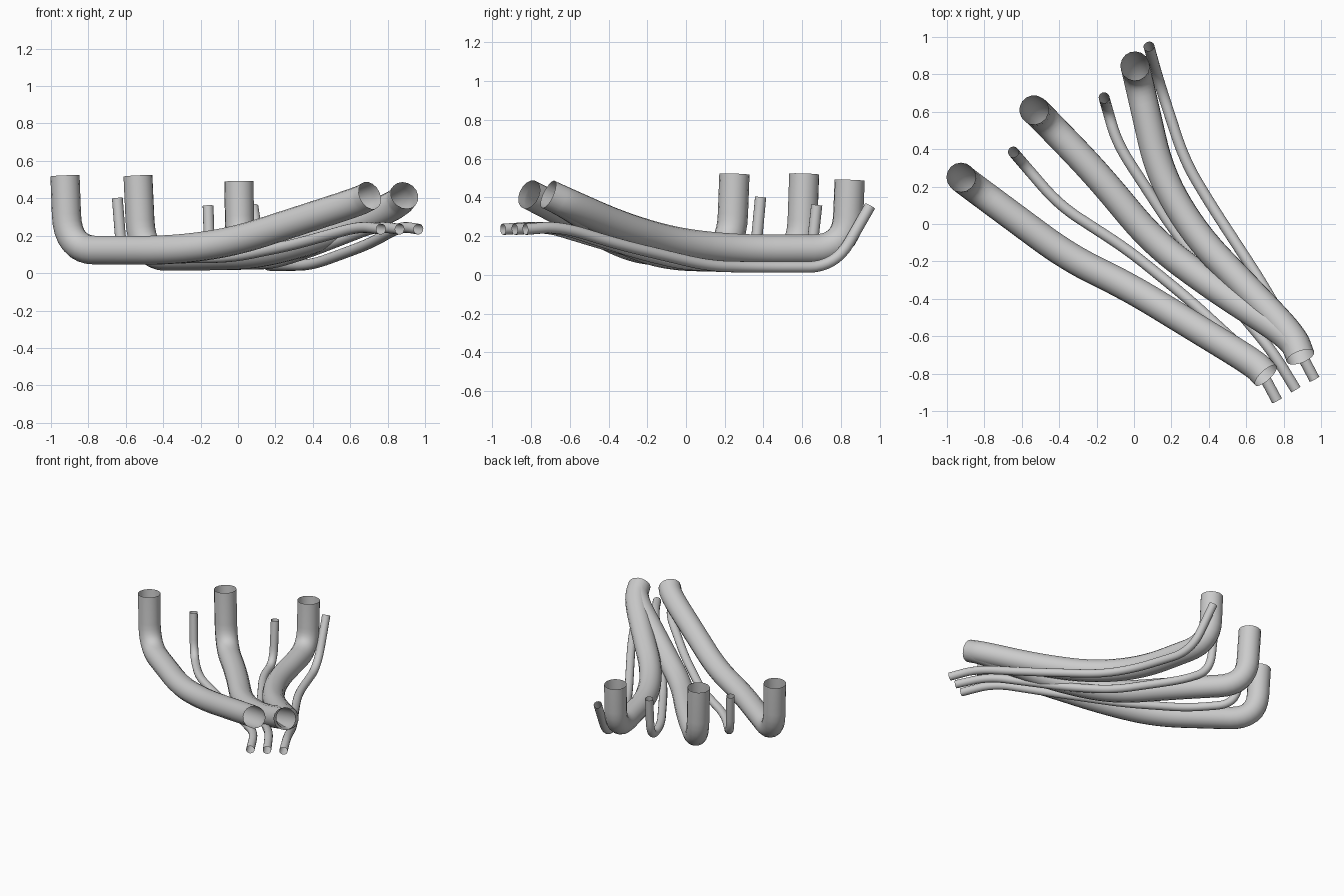
import bpy
from mathutils import Vector

cube = bpy.data.objects.get("Cube")
if cube:
    bpy.data.objects.remove(cube)

steel = bpy.data.materials.new("light_grey_metal")
steel.use_nodes = True
GREY = (0.6, 0.6, 0.6, 1)
steel.diffuse_color = GREY
steel.node_tree.nodes["Principled BSDF"].inputs["Base Color"].default_value = GREY


def rounded(points, bend, steps=8):
    """Round every inner corner of a path with a quadratic arc."""
    pts = [Vector(p) for p in points]
    path = [pts[0]]
    for a, b, c in zip(pts, pts[1:], pts[2:]):
        p = b + (a - b).normalized() * min(bend, (a - b).length * 0.48)
        q = b + (c - b).normalized() * min(bend, (c - b).length * 0.48)
        for i in range(steps + 1):
            t = i / steps
            path.append(p * (1 - t) ** 2 + b * 2 * t * (1 - t) + q * t * t)
    return path + [pts[-1]]


def pipe(name, radius, bend, points):
    """Sweep an open-ended round tube along a rounded path."""
    path = rounded(points, bend)
    curve = bpy.data.curves.new(name, "CURVE")
    curve.dimensions = "3D"
    curve.bevel_depth = radius
    curve.bevel_resolution = 6
    curve.use_fill_caps = False
    spline = curve.splines.new("POLY")
    spline.points.add(len(path) - 1)
    for sp, p in zip(spline.points, path):
        sp.co = (*p, 1)
    curve.materials.append(steel)
    obj = bpy.data.objects.new(name, curve)
    bpy.context.collection.objects.link(obj)
    bpy.ops.object.select_all(action="DESELECT")
    obj.select_set(True)
    bpy.context.view_layer.objects.active = obj
    bpy.ops.object.convert(target="MESH")
    bpy.ops.object.shade_smooth_by_angle()


# Three wide pipes; the middle and left ones merge at the front outlet
BIG, SMALL = 0.078, 0.029
pipe("right_main_pipe", BIG, 0.19, [
    (-0.925, 0.25, 0.52), (-0.91, 0.235, 0.122), (-0.35, -0.18, 0.122),
    (-0.03, -0.335, 0.165), (0.65, -0.75, 0.385), (0.705, -0.81, 0.415)])
pipe("middle_main_pipe", BIG, 0.19, [
    (-0.535, 0.61, 0.52), (-0.515, 0.595, 0.09), (-0.21, 0.28, 0.09),
    (0.107, -0.10, 0.10), (0.43, -0.34, 0.185), (0.85, -0.61, 0.365),
    (0.89, -0.71, 0.415)])
pipe("left_main_pipe", BIG, 0.19, [
    (0.005, 0.845, 0.49), (0.01, 0.83, 0.13), (0.14, 0.26, 0.13),
    (0.33, -0.06, 0.165), (0.60, -0.34, 0.25), (0.85, -0.60, 0.365),
    (0.89, -0.71, 0.415)])

# Three thin pipes running beneath, ending side by side at the front
pipe("right_thin_pipe", SMALL, 0.13, [
    (-0.645, 0.385, 0.40), (-0.62, 0.355, 0.08), (-0.40, 0.10, 0.08),
    (-0.03, -0.14, 0.085), (0.29, -0.40, 0.15), (0.65, -0.73, 0.25),
    (0.765, -0.945, 0.235)])
pipe("middle_thin_pipe", SMALL, 0.13, [
    (-0.16, 0.675, 0.36), (-0.15, 0.64, 0.045), (-0.09, 0.43, 0.045),
    (0.19, 0.0, 0.05), (0.38, -0.25, 0.11), (0.74, -0.68, 0.25),
    (0.865, -0.885, 0.235)])
pipe("left_thin_pipe", SMALL, 0.15, [
    (0.08, 0.95, 0.355), (0.13, 0.77, 0.04), (0.27, 0.34, 0.04),
    (0.40, 0.12, 0.045), (0.70, -0.34, 0.155), (0.87, -0.65, 0.25),
    (0.965, -0.83, 0.235)])
